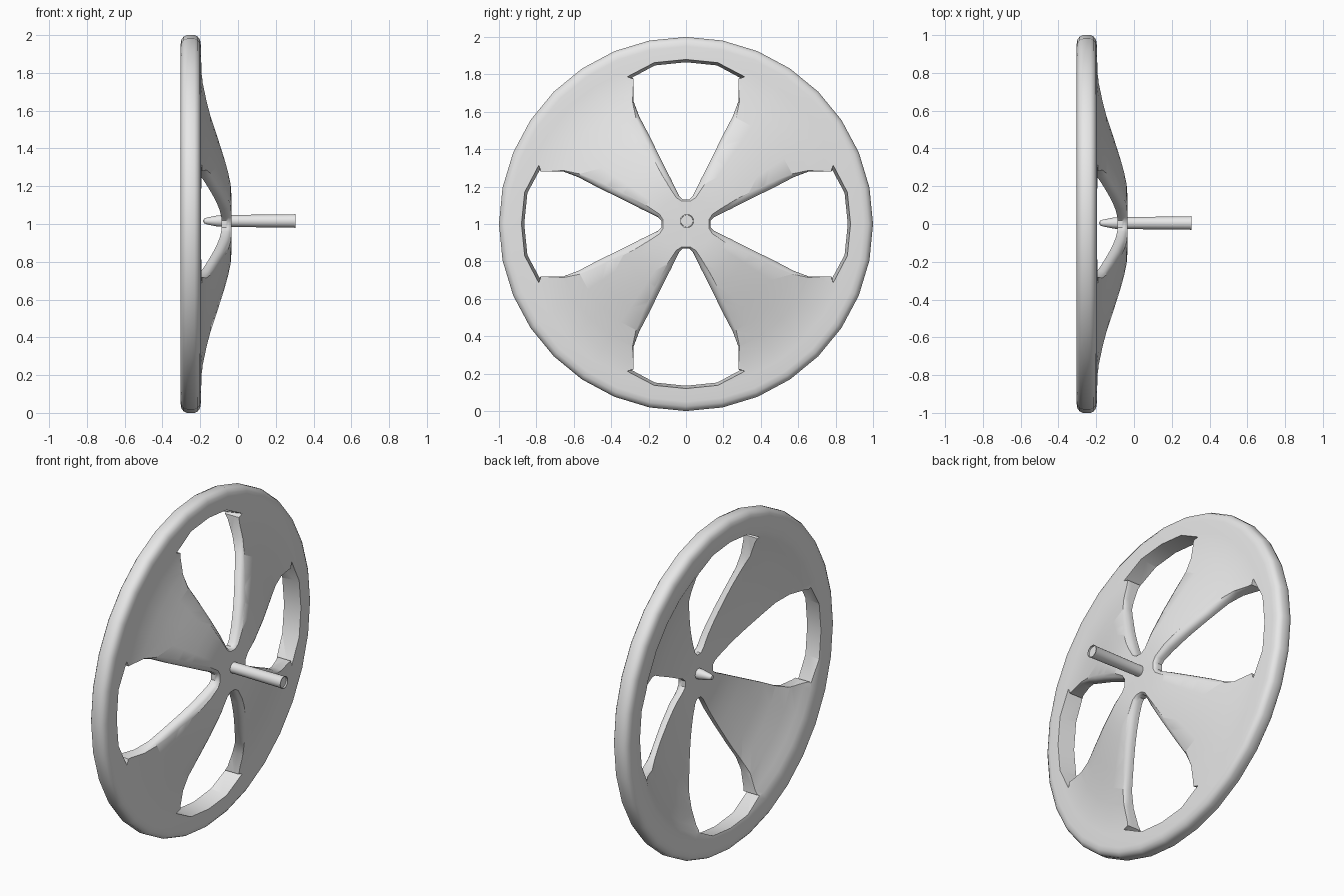
import bpy, bmesh
from math import cos, sin, pi, hypot, radians

cube = bpy.data.objects.get("Cube")
if cube:
    bpy.data.objects.remove(cube)

grey = bpy.data.materials.new("light_grey")
grey.use_nodes = True
grey.diffuse_color = (0.8, 0.8, 0.8, 1)
grey.node_tree.nodes["Principled BSDF"].inputs["Base Color"].default_value = (0.8, 0.8, 0.8, 1)


def finish(bm, name):
    bmesh.ops.recalc_face_normals(bm, faces=bm.faces)
    mesh = bpy.data.meshes.new(name)
    bm.to_mesh(mesh)
    bm.free()
    mesh.materials.append(grey)
    obj = bpy.data.objects.new(name, mesh)
    bpy.context.collection.objects.link(obj)
    return obj


def bridge(bm, a, b):
    """Join two closed loops of equal length; repeated vertices give triangles."""
    for i in range(len(a)):
        j = (i + 1) % len(a)
        bm.faces.new(list(dict.fromkeys((a[i], a[j], b[j], b[i]))))


def lathe(name, profile, sides, y=0, z=1):
    """Spin (radius, x) points about the x axis; zero radius makes a pole."""
    bm = bmesh.new()
    rings = []
    for r, x in profile:
        if r == 0:
            rings.append([bm.verts.new((x, y, z))] * sides)
        else:
            rings.append([bm.verts.new((x, y + r * cos(2 * pi * i / sides),
                                        z + r * sin(2 * pi * i / sides)))
                          for i in range(sides)])
    for a, b in zip(rings, rings[1:]):
        bridge(bm, a, b)
    return finish(bm, name)


def smooth(obj, degrees):
    bpy.ops.object.select_all(action='DESELECT')
    bpy.context.view_layer.objects.active = obj
    obj.select_set(True)
    bpy.ops.object.shade_smooth_by_angle(angle=radians(degrees))


# Dished wheel: front surface, rounded rim, then back surface
front = [(0, -.034), (.15, -.034), (.23, -.039), (.3, -.051), (.37, -.068), (.46, -.093),
         (.54, -.117), (.63, -.145), (.72, -.169), (.8, -.187), (.88, -.195), (.95, -.197)]
rim = [(.975, -.201), (.992, -.213), (1, -.23), (1, -.27), (.992, -.288), (.975, -.3)]
back = [(.95, -.304), (.88, -.302), (.84, -.29), (.8, -.265), (.72, -.236), (.63, -.196),
        (.54, -.168), (.46, -.146), (.37, -.123), (.3, -.108), (.23, -.096), (.15, -.088), (0, -.086)]
wheel = lathe("dished_wheel", front + rim + back, 32)


def front_x(r):
    for (r0, x0), (r1, x1) in zip(front, front[1:]):
        if r <= r1:
            return x0 + (x1 - x0) * (r - r0) / (r1 - r0)


# Opening outline (across, outward) and how far each point spreads at the front
half = [(.018, .132, .004, -.01), (.038, .153, .014, -.012), (.077, .233, .026, -.012),
        (.14, .358, .03, -.014), (.2, .48, .028, -.013), (.25, .575, .018, -.009),
        (.28, .655, .006, -.003), (.28, .776, 0, 0),
        (.287, .781, .028, .006), (.166, .847, .004, .016)]
outline = half + [(0, .864, 0, .016)] + [(-a, b, -da, db) for a, b, da, db in reversed(half)]

# Depth under the front surface, spread along spokes (rounded), spread at rim (straight)
levels = [(None, 0, 0), (.11, 0, 0), (.032, 0, .7), (.018, .15, .83), (.008, .45, .92),
          (0, 1, 1), (-.03, 2.2, 1.25), (None, 2.2, 1.25)]

bm = bmesh.new()
for k in range(4):
    c, s = round(cos(k * pi / 2)), round(sin(k * pi / 2))
    loops = []
    for n, (depth, spoke, outer) in enumerate(levels):
        loop = []
        for a, b, da, db in outline:
            x = front_x(hypot(a, b)) - depth if depth is not None else (.1 if n else -.5)
            t = outer if b > .7 else spoke
            p, q = a + da * t, b + db * t
            loop.append(bm.verts.new((x, p * c - q * s, 1 + p * s + q * c)))
        loops.append(loop)
    for lower, upper in zip(loops, loops[1:]):
        bridge(bm, lower, upper)
    bm.faces.new(loops[0])
    bm.faces.new(loops[-1])
cutter = finish(bm, "opening_cutter")

cut = wheel.modifiers.new("openings", 'BOOLEAN')
cut.operation = 'DIFFERENCE'
cut.solver = 'EXACT'
cut.object = cutter
bpy.context.view_layer.objects.active = wheel
bpy.ops.object.modifier_apply(modifier=cut.name)
bpy.data.objects.remove(cutter)
smooth(wheel, 40)

# Axle: tapered tip behind the hub, long shaft in front with a small end lip
axle = lathe("axle", [(0, -.185), (.012, -.18), (.018, -.165), (.03, -.105), (.032, -.04),
                      (.035, .295), (.038, .305), (.033, .305), (.032, .297), (0, .297)],
             20, y=.005, z=1.016)
smooth(axle, 30)
